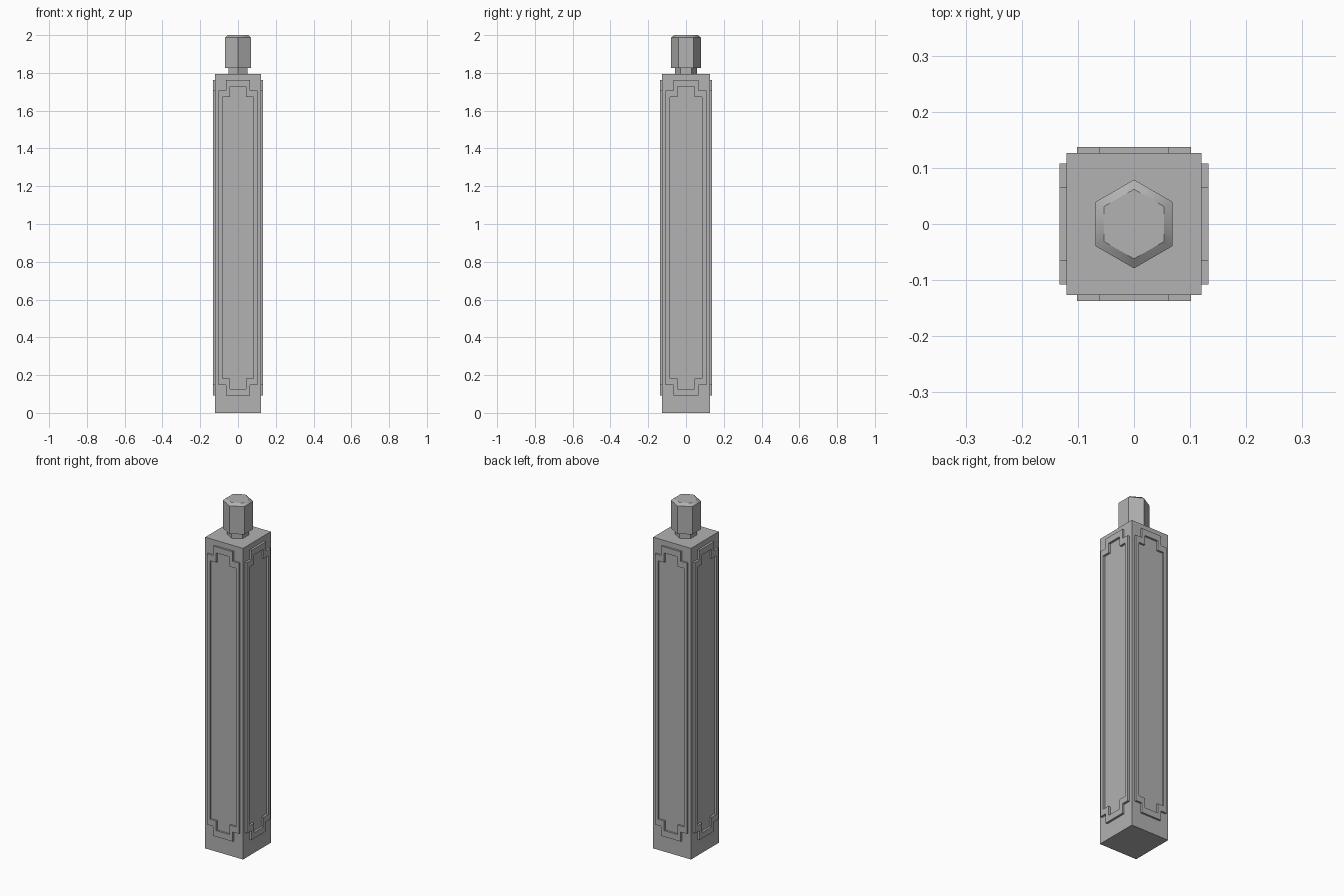
import bpy, bmesh
from math import cos, sin, pi
from mathutils import Matrix

if "Cube" in bpy.data.objects:
    bpy.data.objects.remove(bpy.data.objects["Cube"])

grey = bpy.data.materials.new("dark_grey")
grey.diffuse_color = (0.445, 0.445, 0.445, 1)
grey.use_nodes = True
grey.node_tree.nodes["Principled BSDF"].inputs["Base Color"].default_value = grey.diffuse_color


def finish(name, bm):
    bmesh.ops.recalc_face_normals(bm, faces=bm.faces)
    me = bpy.data.meshes.new(name)
    bm.to_mesh(me)
    bm.free()
    me.materials.append(grey)
    ob = bpy.data.objects.new(name, me)
    bpy.context.collection.objects.link(ob)
    return ob


def hex_stack(name, profile):
    """Six-sided solid through (radius, z) levels, corners on +/-y; chamfers shade smooth."""
    bm = bmesh.new()
    rings = [[bm.verts.new((r * cos(pi / 2 + i * pi / 3), r * sin(pi / 2 + i * pi / 3), z))
              for i in range(6)] for r, z in profile]
    for k, (a, b) in enumerate(zip(rings, rings[1:])):
        for i in range(6):
            j = (i + 1) % 6
            f = bm.faces.new((a[i], a[j], b[j], b[i]))
            f.smooth = profile[k][0] != profile[k + 1][0]
    bm.faces.new(rings[0])
    bm.faces.new(rings[-1])
    return finish(name, bm)


def stepped_outline(w, n, z0, z1, step):
    """Rectangle with notched corners: half width w, narrowed to n at both ends."""
    right = [(n, z0), (n, z0 + step), (w, z0 + step), (w, z1 - step), (n, z1 - step), (n, z1)]
    return right + [(-x, z) for x, z in reversed(right)]


def stepped_frame(name, w, n, inner, base, face, angle):
    """Raised stepped border lying on one side of the post."""
    loops = (stepped_outline(w, n, 0.092, 1.762, 0.055),
             stepped_outline(w - inner, n - inner, 0.127, 1.727, 0.055))
    bm = bmesh.new()
    (ob, of), (ib, if_) = [[[bm.verts.new((x, -d, z)) for x, z in lp] for d in (base, face)]
                           for lp in loops]
    for a, b in ((of, if_), (ob, of), (ib, if_), (ob, ib)):
        for i in range(len(a)):
            j = (i + 1) % len(a)
            bm.faces.new((a[i], a[j], b[j], b[i]))
    bmesh.ops.transform(bm, matrix=Matrix.Rotation(angle, 4, 'Z'), verts=bm.verts)
    return finish(name, bm)


# Square post
bm = bmesh.new()
bmesh.ops.create_cube(bm, size=1, matrix=Matrix.Translation((0, 0, 0.8965))
                      @ Matrix.Diagonal((0.241, 0.253, 1.793, 1)))
finish("post", bm)

# Raised borders on the four sides
for i, side in enumerate(("front", "right", "back", "left")):
    if i % 2 == 0:
        stepped_frame(side + "_border", 0.102, 0.0625, 0.02, 0.126, 0.1375, i * pi / 2)
    else:
        stepped_frame(side + "_border", 0.1075, 0.066, 0.0215, 0.12, 0.133, i * pi / 2)

# Hexagonal neck and chamfered knob
hex_stack("neck", [(0.058, 1.785), (0.058, 1.83)])
hex_stack("knob", [(0.079, 1.826), (0.079, 1.987), (0.062, 2.0)])
